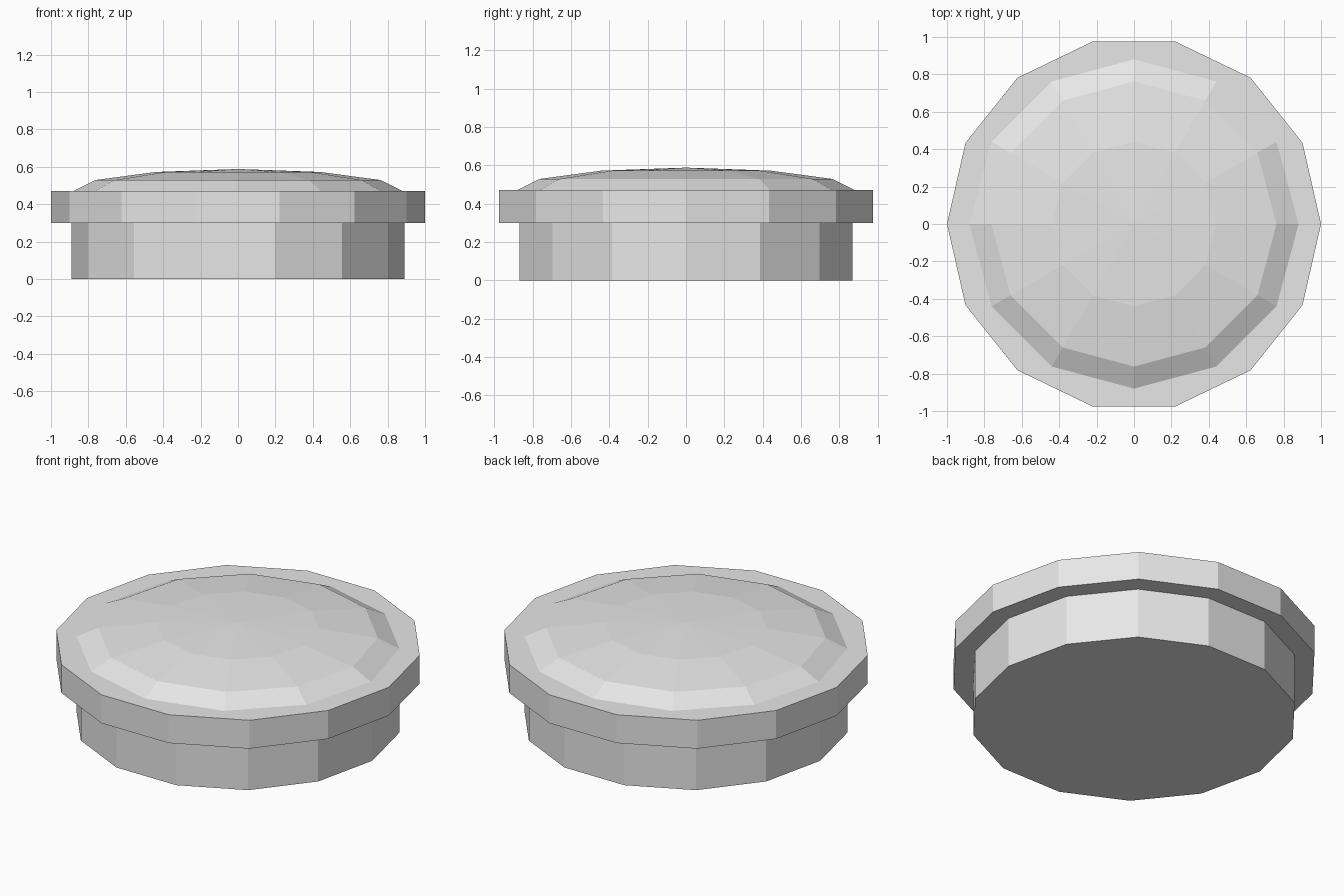
import bpy
import math

if "Cube" in bpy.data.objects:
    bpy.data.objects.remove(bpy.data.objects["Cube"], do_unlink=True)

# One plain grey for the whole model
GREY = (0.8, 0.8, 0.8, 1.0)
grey = bpy.data.materials.new("light_grey")
grey.use_nodes = True
grey.diffuse_color = GREY
grey.node_tree.nodes["Principled BSDF"].inputs["Base Color"].default_value = GREY


def finish(name):
    obj = bpy.context.object
    obj.name = name
    obj.data.materials.append(grey)
    bpy.ops.object.transform_apply(location=False, rotation=True, scale=True)
    bpy.ops.object.shade_flat()
    return obj


def disc(name, radius, bottom, top, sides=14):
    """Flat-sided drum with a corner on the x axis."""
    bpy.ops.mesh.primitive_cylinder_add(
        vertices=sides, radius=radius, depth=top - bottom,
        location=(0, 0, (bottom + top) / 2), rotation=(0, 0, math.pi / 2))
    return finish(name)


BODY_TOP = 0.30
RIM_TOP = 0.47

# Narrow lower drum and the wider rim above it
disc("body", 0.89, 0, BODY_TOP)
disc("rim", 1.0, BODY_TOP, RIM_TOP)

# Faceted, flattened dome, its lower half sunk into the rim
bpy.ops.mesh.primitive_uv_sphere_add(
    segments=12, ring_count=6, radius=1, location=(0, 0, RIM_TOP))
bpy.context.object.scale = (0.88, 0.88, 0.118)
finish("dome")
